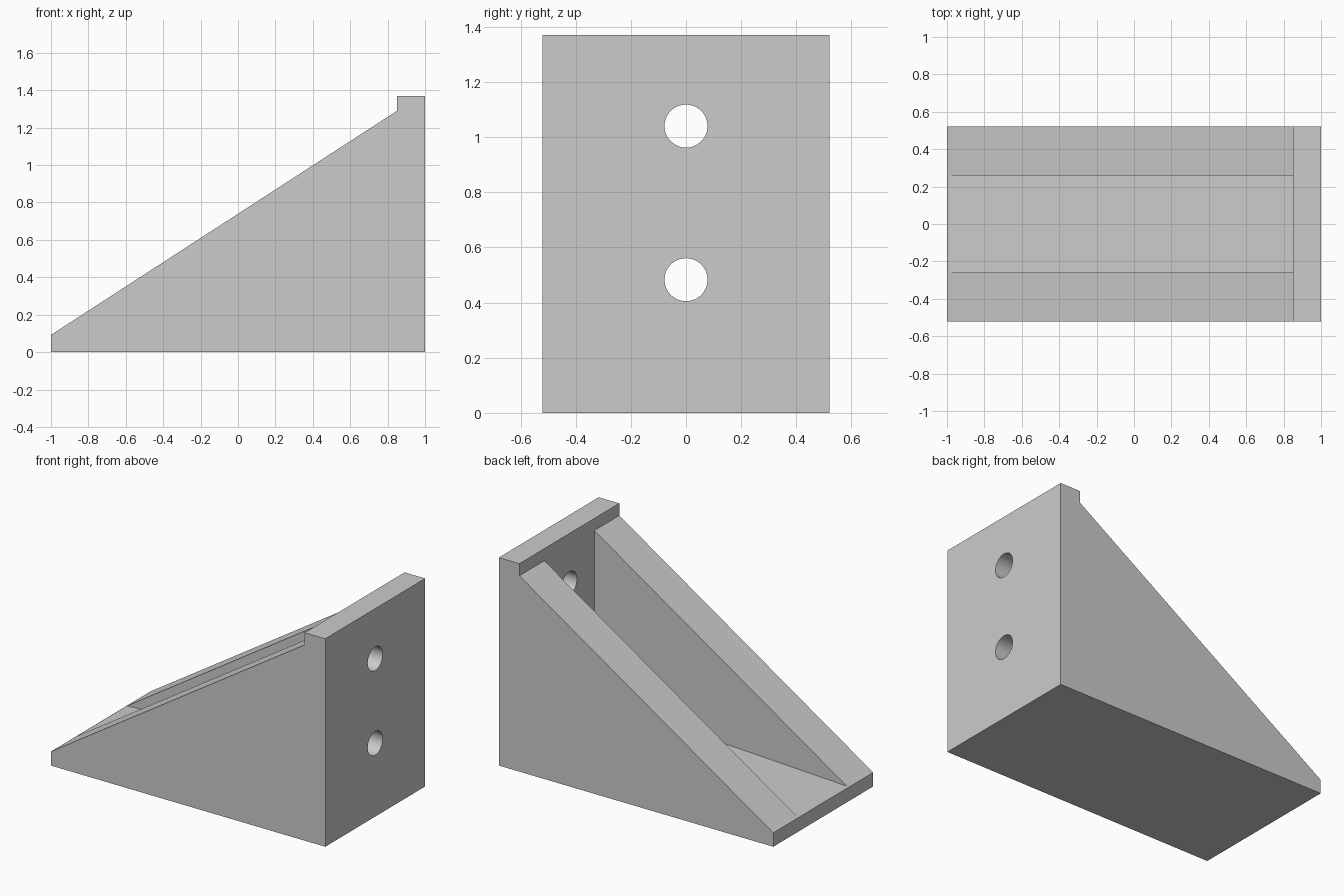
import bpy, bmesh, math
from mathutils import Matrix

cube = bpy.data.objects.get("Cube")
if cube:
    bpy.data.objects.remove(cube, do_unlink=True)

grey = bpy.data.materials.new("plain grey")
grey.use_nodes = True
colour = (0.6, 0.6, 0.6, 1)
grey.diffuse_color = colour
grey.node_tree.nodes["Principled BSDF"].inputs["Base Color"].default_value = colour

HALF_WIDTH = 0.52
HALF_POCKET = 0.26
WALL_X = 0.85
HEIGHT = 1.37


def make_object(name, bm):
    bmesh.ops.recalc_face_normals(bm, faces=bm.faces)
    mesh = bpy.data.meshes.new(name)
    bm.to_mesh(mesh)
    bm.free()
    mesh.materials.append(grey)
    obj = bpy.data.objects.new(name, mesh)
    bpy.context.collection.objects.link(obj)
    return obj


def prism(name, profile, half):
    """Extrude a side profile (x, z) evenly across y."""
    bm = bmesh.new()
    face = bm.faces.new([bm.verts.new((x, -half, z)) for x, z in profile])
    ext = bmesh.ops.extrude_face_region(bm, geom=[face])
    verts = [v for v in ext["geom"] if isinstance(v, bmesh.types.BMVert)]
    bmesh.ops.translate(bm, verts=verts, vec=(0, 2 * half, 0))
    return make_object(name, bm)


def bolt_hole(name, z):
    """Cylinder cutter running along x through the end wall."""
    bm = bmesh.new()
    turn = Matrix.Translation((0.92, 0, z)) @ Matrix.Rotation(math.pi / 2, 4, "Y")
    bmesh.ops.create_cone(bm, cap_ends=True, segments=48, radius1=0.078,
                          radius2=0.078, depth=0.4, matrix=turn)
    return make_object(name, bm)


# Wedge body with a raised lip over the end wall
bracket = prism("gusset_bracket", [
    (-1, 0), (1, 0), (1, HEIGHT), (WALL_X, HEIGHT), (WALL_X, 1.29), (-1, 0.092),
], HALF_WIDTH)

# Open channel between the side walls, with a gently rising floor
pocket = prism("pocket_cutter", [
    (-1.2, 0.089), (WALL_X, 0.185), (WALL_X, 1.8), (-1.2, 1.8),
], HALF_POCKET)

# Two bolt holes through the end wall
cutters = [pocket, bolt_hole("lower_hole_cutter", 0.483),
           bolt_hole("upper_hole_cutter", 1.04)]

bpy.ops.object.select_all(action="DESELECT")
bracket.select_set(True)
bpy.context.view_layer.objects.active = bracket
for cutter in cutters:
    cutter.hide_render = True
    mod = bracket.modifiers.new(cutter.name, "BOOLEAN")
    mod.operation = "DIFFERENCE"
    mod.solver = "EXACT"
    mod.object = cutter
    bpy.ops.object.modifier_apply(modifier=mod.name)
    bpy.data.objects.remove(cutter, do_unlink=True)

bpy.ops.object.shade_smooth_by_angle(angle=math.radians(25))
